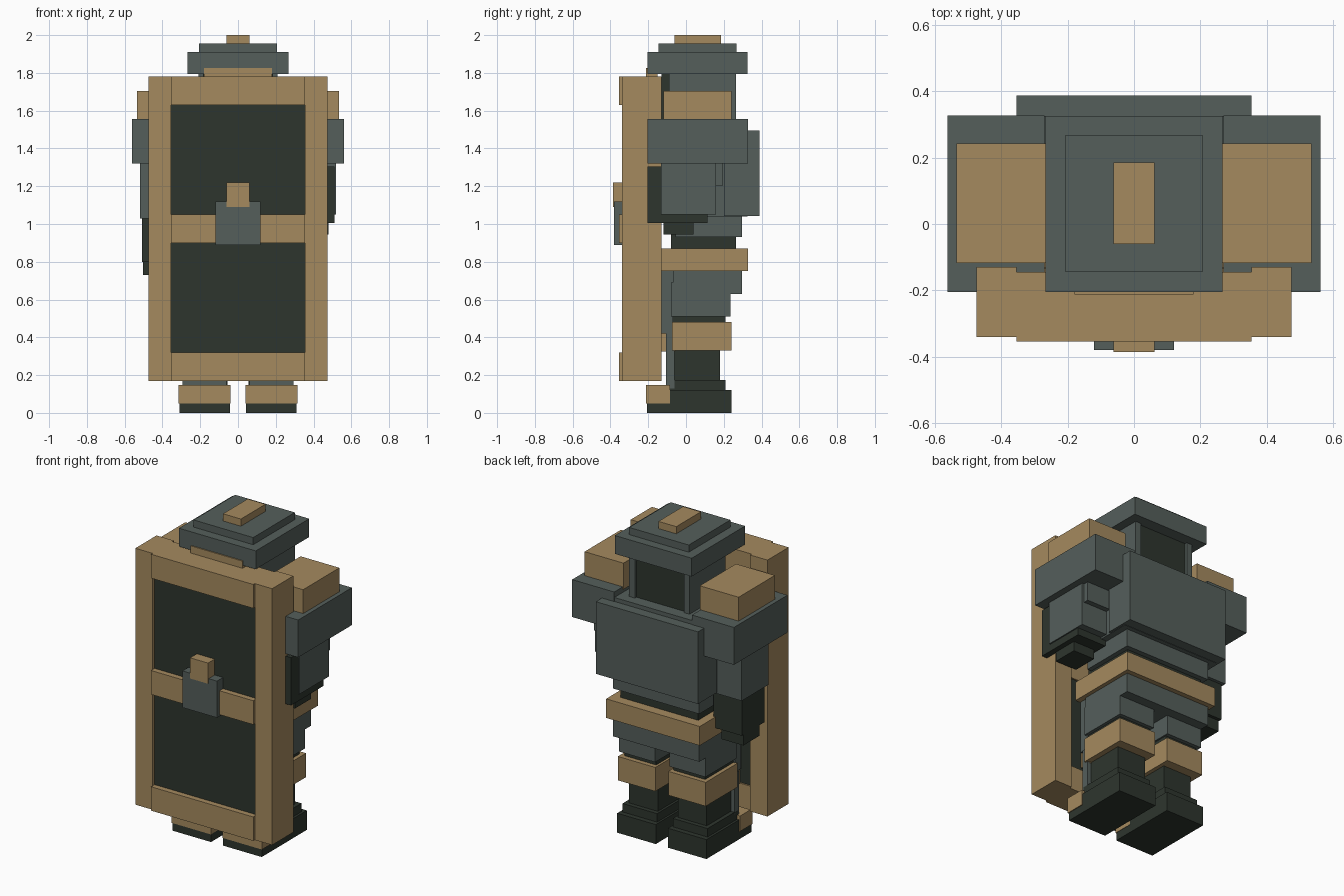
import bpy
import bmesh


def material(name, rgb):
    m = bpy.data.materials.new(name)
    m.diffuse_color = (*rgb, 1.0)
    return m


TAN = material("tan", (0.376, 0.254, 0.114))
SLATE = material("slate", (0.090, 0.114, 0.105))
DARK = material("dark_green", (0.027, 0.036, 0.027))


def box(name, mat, x, y, z):
    """Box between two limits on each axis."""
    bm = bmesh.new()
    bmesh.ops.create_cube(bm, size=1.0)
    for v in bm.verts:
        for i, (lo, hi) in enumerate((x, y, z)):
            v.co[i] = lo if v.co[i] < 0 else hi
    me = bpy.data.meshes.new(name)
    bm.to_mesh(me)
    bm.free()
    me.materials.append(mat)
    ob = bpy.data.objects.new(name, me)
    bpy.context.collection.objects.link(ob)
    return ob


def centred(name, mat, half, y, z):
    return box(name, mat, (-half, half), y, z)


def pair(name, mat, x, y, z):
    """The same box on both sides of the body."""
    box("right_" + name, mat, x, y, z)
    box("left_" + name, mat, (-x[1], -x[0]), y, z)


# Tower shield: rails, crossbars, recessed panel and boss
pair("shield_rail", TAN, (0.355, 0.475), (-0.34, -0.13), (0.17, 1.78))
centred("shield_panel", DARK, 0.356, (-0.32, -0.155), (0.19, 1.76))
for part, z in (("bottom", (0.17, 0.32)), ("middle", (0.90, 1.05)), ("top", (1.63, 1.78))):
    centred("shield_" + part + "_bar", TAN, 0.355, (-0.355, -0.145), z)
centred("shield_boss", SLATE, 0.12, (-0.38, -0.31), (0.89, 1.12))
centred("shield_boss_cap", TAN, 0.062, (-0.386, -0.31), (1.09, 1.22))

# Helmet and head
centred("head", DARK, 0.185, (-0.13, 0.25), (1.45, 1.82))
pair("helmet_cheek", SLATE, (0.17, 0.21), (-0.09, 0.265), (1.48, 1.82))
centred("helmet_brim", SLATE, 0.267, (-0.205, 0.325), (1.795, 1.91))
centred("helmet_cap", SLATE, 0.207, (-0.145, 0.268), (1.90, 1.955))
centred("helmet_crest", TAN, 0.062, (-0.06, 0.185), (1.95, 2.0))
centred("helmet_visor", TAN, 0.18, (-0.212, -0.15), (1.77, 1.825))

# Torso, belt and skirt
centred("torso", SLATE, 0.34, (-0.10, 0.325), (1.04, 1.52))
centred("back_plate", SLATE, 0.355, (0.20, 0.388), (1.042, 1.495))
centred("waist", SLATE, 0.30, (-0.055, 0.297), (0.93, 1.05))
centred("waist_underlayer", DARK, 0.27, (-0.08, 0.265), (0.74, 0.955))
centred("belt", TAN, 0.325, (-0.132, 0.328), (0.75, 0.87))
centred("skirt", SLATE, 0.30, (-0.07, 0.297), (0.63, 0.755))

# Shoulders
pair("shoulder_cap", TAN, (0.265, 0.535), (-0.118, 0.242), (1.54, 1.705))
pair("shoulder_plate", SLATE, (0.27, 0.562), (-0.205, 0.327), (1.32, 1.555))

# Raised right arm
box("right_sleeve", SLATE, (0.29, 0.52), (-0.132, 0.16), (1.05, 1.33))
box("right_sleeve_collar", SLATE, (0.30, 0.505), (-0.10, 0.192), (1.20, 1.33))
box("right_forearm", DARK, (0.31, 0.512), (-0.205, 0.115), (1.005, 1.305))
box("right_glove", DARK, (0.33, 0.48), (-0.12, 0.04), (0.945, 1.01))

# Lowered left arm
box("left_sleeve", SLATE, (-0.52, -0.29), (-0.075, 0.19), (1.03, 1.33))
box("left_forearm", DARK, (-0.507, -0.31), (-0.055, 0.17), (0.80, 1.04))
box("left_glove", DARK, (-0.503, -0.35), (-0.01, 0.15), (0.73, 0.81))

# Legs and boots
pair("leg", DARK, (0.07, 0.27), (-0.065, 0.18), (0.10, 0.50))
pair("thigh", DARK, (0.06, 0.28), (-0.075, 0.21), (0.47, 0.72))
pair("thigh_guard", SLATE, (0.05, 0.30), (-0.08, 0.235), (0.51, 0.69))
pair("thigh_plate", SLATE, (0.06, 0.29), (-0.13, -0.07), (0.42, 0.75))
pair("knee_band", TAN, (0.045, 0.305), (-0.075, 0.24), (0.33, 0.48))
pair("knee_cap", TAN, (0.07, 0.28), (-0.135, -0.055), (0.325, 0.425))
pair("shin_guard", SLATE, (0.06, 0.295), (-0.105, -0.06), (0.13, 0.42))
pair("boot_cuff", DARK, (0.055, 0.295), (-0.095, 0.208), (0.10, 0.175))
pair("boot", DARK, (0.042, 0.31), (-0.207, 0.24), (0.0, 0.122))
pair("toe_cap", TAN, (0.04, 0.315), (-0.212, -0.085), (0.05, 0.147))
